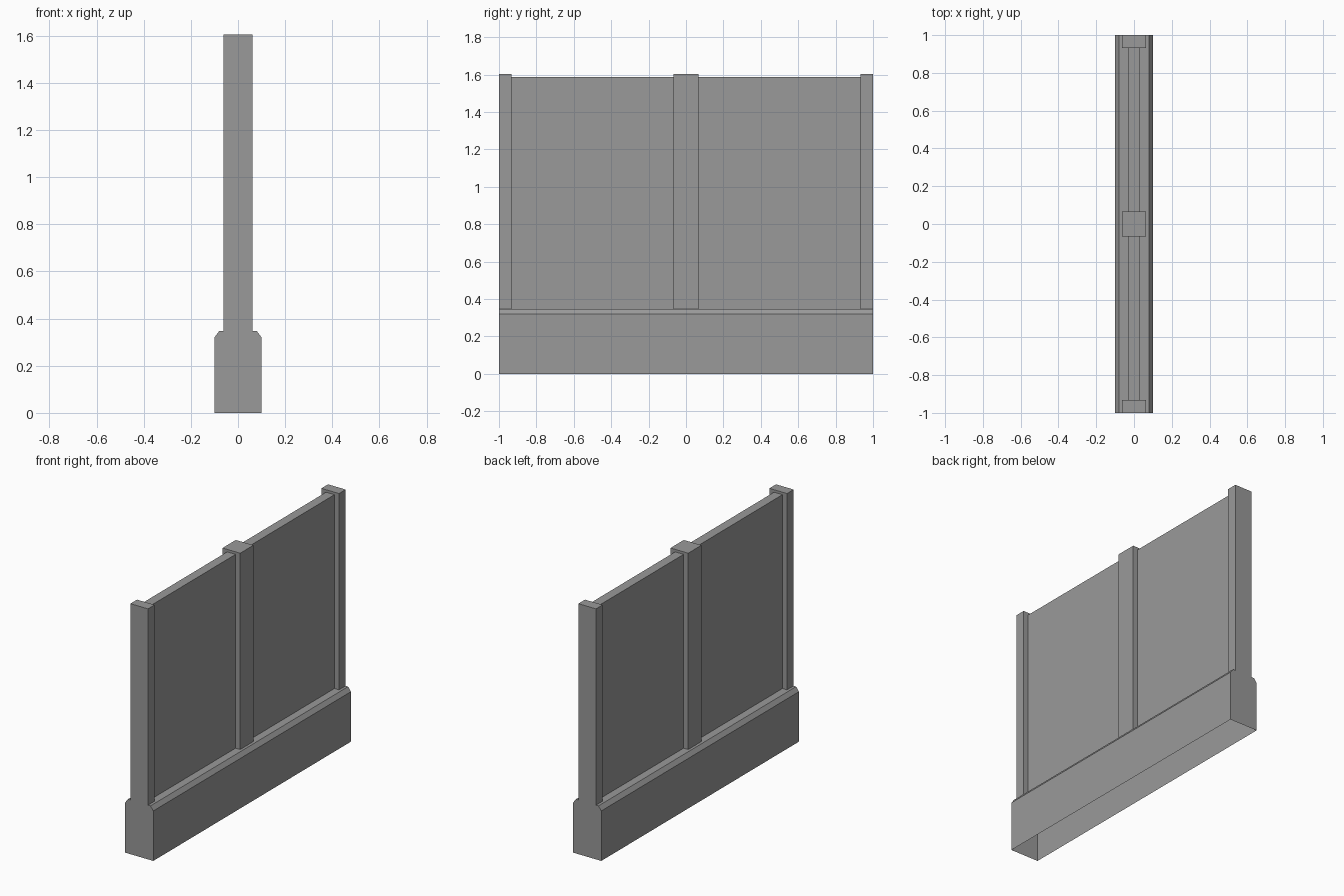
import bpy
import bmesh

cube = bpy.data.objects.get("Cube")
if cube:
    bpy.data.objects.remove(cube, do_unlink=True)

grey = bpy.data.materials.new("plain_grey")
grey.use_nodes = True
colour = (0.32, 0.32, 0.32, 1)
grey.diffuse_color = colour
grey.node_tree.nodes["Principled BSDF"].inputs["Base Color"].default_value = colour


def extrude_profile(name, profile, y0, y1, open_bottom=False):
    """Sweep an x-z outline along y."""
    bm = bmesh.new()
    face = bm.faces.new([bm.verts.new((x, y0, z)) for x, z in profile])
    swept = bmesh.ops.extrude_face_region(bm, geom=[face], use_keep_orig=True)
    verts = [v for v in swept["geom"] if isinstance(v, bmesh.types.BMVert)]
    bmesh.ops.translate(bm, verts=verts, vec=(0, y1 - y0, 0))
    bmesh.ops.recalc_face_normals(bm, faces=bm.faces[:])
    if open_bottom:
        under = [f for f in bm.faces if all(v.co.z < 0.001 for v in f.verts)]
        bmesh.ops.delete(bm, geom=under, context="FACES_ONLY")
    mesh = bpy.data.meshes.new(name)
    bm.to_mesh(mesh)
    bm.free()
    mesh.materials.append(grey)
    obj = bpy.data.objects.new(name, mesh)
    bpy.context.collection.objects.link(obj)
    return obj


def rectangle(half, z0, z1):
    return [(-half, z0), (half, z0), (half, z1), (-half, z1)]


base_top = 0.347
post_top = 1.604

# Chamfered plinth, hollow underneath
right_side = [(0.1, 0), (0.1, 0.32), (0.08, base_top)]
left_side = [(-x, z) for x, z in reversed(right_side)]
extrude_profile("base", right_side + left_side, -1, 1, open_bottom=True)

# Thin wall panels between the posts
for name, y0, y1 in (("front_panel", -0.933, -0.067), ("back_panel", 0.067, 0.933)):
    extrude_profile(name, rectangle(0.03, base_top, 1.588), y0, y1)

# Full post in the middle, half posts at the ends
for name, y0, y1 in (("front_post", -1, -0.933), ("middle_post", -0.067, 0.067),
                     ("back_post", 0.933, 1)):
    extrude_profile(name, rectangle(0.0625, base_top, post_top), y0, y1)
